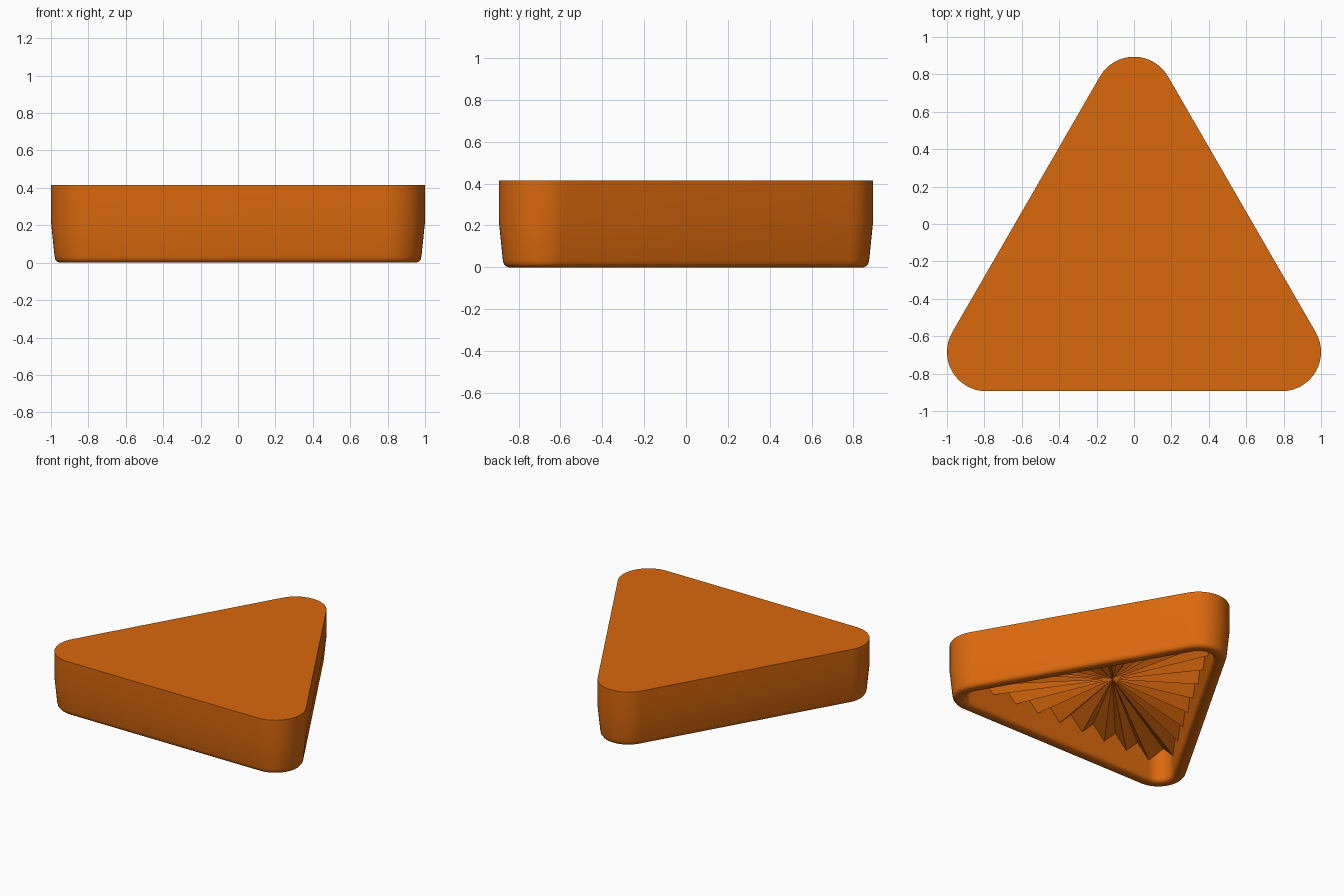
import bpy, bmesh
from math import sin, cos, radians
from mathutils import Vector

if "Cube" in bpy.data.objects:
    bpy.data.objects.remove(bpy.data.objects["Cube"])

CORNERS = [Vector((0, 0.684)), Vector((-0.79, -0.684)), Vector((0.79, -0.684))]
START = [30, 150, 270]      # first arc angle of each corner
CENTRE = (0, -0.228)

mat = bpy.data.materials.new("orange")
mat.diffuse_color = (0.70, 0.14, 0.004, 1)
mat.use_nodes = True
mat.node_tree.nodes["Principled BSDF"].inputs["Base Color"].default_value = mat.diffuse_color


def outline(radius, arc_steps, side_steps=1):
    """Rounded triangle, counter-clockwise, offset from the corner centres."""
    pts = []
    for i, c in enumerate(CORNERS):
        for k in range(arc_steps + 1):
            a = radians(START[i] + 120 * k / arc_steps)
            pts.append(c + radius * Vector((cos(a), sin(a))))
        a = radians(START[(i + 1) % 3])
        nxt = CORNERS[(i + 1) % 3] + radius * Vector((cos(a), sin(a)))
        last = pts[-1]
        pts += [last.lerp(nxt, k / side_steps) for k in range(1, side_steps)]
    return pts


def bridge(bm, a, b):
    n = len(a)
    for i in range(n):
        bm.faces.new((a[i], a[(i + 1) % n], b[(i + 1) % n], b[i]))


def finish(bm, name, smooth):
    bmesh.ops.recalc_face_normals(bm, faces=bm.faces[:])
    me = bpy.data.meshes.new(name)
    bm.to_mesh(me)
    bm.free()
    ob = bpy.data.objects.new(name, me)
    bpy.context.collection.objects.link(ob)
    me.materials.append(mat)
    if smooth:
        bpy.ops.object.select_all(action='DESELECT')
        ob.select_set(True)
        bpy.context.view_layer.objects.active = ob
        bpy.ops.object.shade_smooth_by_angle(angle=radians(35))
    return ob


# Shell: flat top, tapered wall, rounded rim and inner wall up to the pleats
profile = [(0.21, 0.415), (0.21, 0.22), (0.191, 0.035), (0.187, 0.018),
           (0.178, 0.006), (0.162, 0.0), (0.128, 0.0), (0.112, 0.006),
           (0.103, 0.018), (0.10, 0.035), (0.10, 0.33)]
bm = bmesh.new()
rings = [[bm.verts.new((p.x, p.y, z)) for p in outline(r, 16)] for r, z in profile]
for a, b in zip(rings, rings[1:]):
    bridge(bm, a, b)
bm.faces.new(rings[0])
bm.faces.new(rings[-1])
finish(bm, "shell", True)

# Pleated underside: fan from the centre, ridges and valleys alternating
bm = bmesh.new()
apex = bm.verts.new((*CENTRE, 0.25))
ring = [bm.verts.new((p.x, p.y, 0.155 if i % 2 == 0 else 0.255))
        for i, p in enumerate(outline(0.102, 2, 16))]
n = len(ring)
for i in range(n):
    bm.faces.new((apex, ring[(i + 1) % n], ring[i]))
fan = finish(bm, "pleated_underside", False)
if fan.data.polygons[0].normal.z > 0:
    fan.data.flip_normals()
